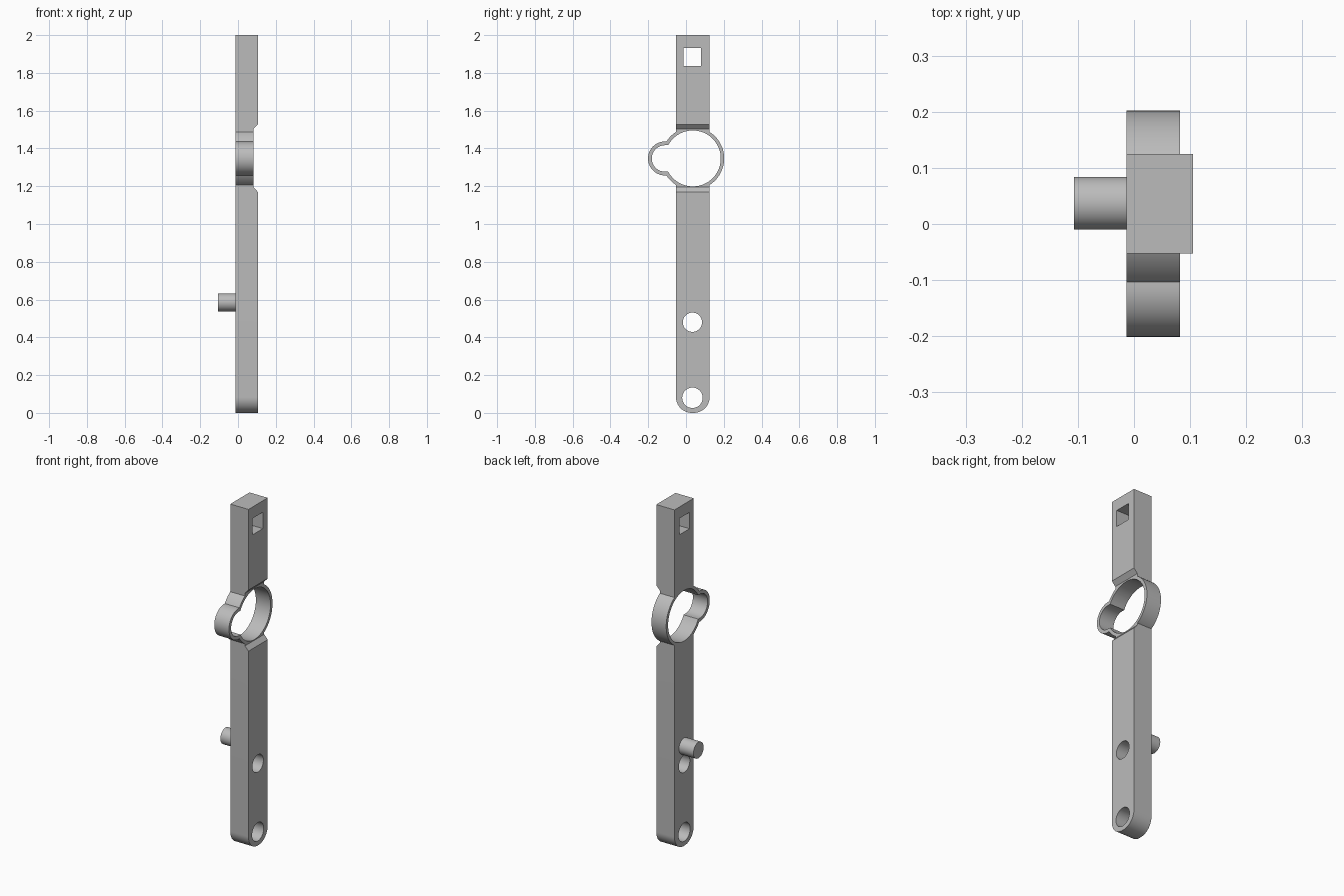
import bpy, bmesh, math
from mathutils import Vector

if "Cube" in bpy.data.objects:
    bpy.data.objects.remove(bpy.data.objects["Cube"], do_unlink=True)

grey = bpy.data.materials.new("plain grey")
grey.use_nodes = True
COLOUR = (0.5, 0.5, 0.5, 1)
grey.diffuse_color = COLOUR
grey.node_tree.nodes["Principled BSDF"].inputs["Base Color"].default_value = COLOUR

BACK, FACE, RING_FACE = -0.013, 0.105, 0.082   # x planes
MID, HALF = 0.036, 0.089                       # bar centre and half width in y
RING_Z = 1.347


def prism(name, points, offset):
    """Extrude a closed 3D outline along an offset vector."""
    bm = bmesh.new()
    face = bm.faces.new([bm.verts.new(p) for p in points])
    out = bmesh.ops.extrude_face_region(bm, geom=[face])
    moved = [v for v in out["geom"] if isinstance(v, bmesh.types.BMVert)]
    bmesh.ops.translate(bm, verts=moved, vec=Vector(offset))
    bmesh.ops.recalc_face_normals(bm, faces=bm.faces)
    mesh = bpy.data.meshes.new(name)
    bm.to_mesh(mesh)
    bm.free()
    mesh.materials.append(grey)
    obj = bpy.data.objects.new(name, mesh)
    bpy.context.collection.objects.link(obj)
    return obj


def arc(y, z, r, start, end, steps):
    return [(y + r * math.cos(a), z + r * math.sin(a)) for a in
            (math.radians(start + (end - start) * i / steps) for i in range(steps + 1))]


def plate(name, outline, x0, x1):
    """Extrude a y-z outline between two x planes."""
    return prism(name, [(x0, y, z) for y, z in outline], (x1 - x0, 0, 0))


def disc(name, y, z, r, x0, x1, steps=64):
    return plate(name, arc(y, z, r, 0, 360, steps)[:-1], x0, x1)


def lobe(name, r, x0, x1):
    """Half-round tongue that runs from the side pocket into the ring centre."""
    outline = arc(-0.111, RING_Z, r, 90, 270, 32) + [(MID, RING_Z - r), (MID, RING_Z + r)]
    return plate(name, outline, x0, x1)


def bar(name, profile):
    """Extrude an x-z side profile across the bar width."""
    return prism(name, [(x, MID - HALF, z) for x, z in profile], (0, 2 * HALF, 0))


def combine(target, tool, operation):
    mod = target.modifiers.new(operation.lower(), "BOOLEAN")
    mod.operation, mod.object, mod.solver = operation, tool, "EXACT"
    bpy.context.view_layer.objects.active = target
    bpy.ops.object.modifier_apply(modifier=mod.name)
    bpy.data.objects.remove(tool, do_unlink=True)


def smooth(obj):
    bpy.ops.object.select_all(action="DESELECT")
    obj.select_set(True)
    bpy.context.view_layer.objects.active = obj
    bpy.ops.object.shade_smooth_by_angle(angle=math.radians(30))


# Lower arm with a chamfered shoulder and a rounded foot
body = bar("lever_body", [(BACK, 0), (FACE, 0), (FACE, 1.17), (RING_FACE, 1.195),
                          (RING_FACE, 1.25), (BACK, 1.25)])
bm = bmesh.new()
bm.from_mesh(body.data)
foot = [e for e in bm.edges if all(v.co.z < 0.01 for v in e.verts)
        and abs(e.verts[0].co.x - e.verts[1].co.x) > 0.05]
bmesh.ops.bevel(bm, geom=foot, offset=0.084, segments=16, profile=0.5, affect="EDGES")
bm.to_mesh(body.data)
bm.free()

# Upper arm, ring and side pocket
upper = bar("upper_arm", [(BACK, 1.45), (RING_FACE, 1.45), (RING_FACE, 1.503),
                          (FACE, 1.528), (FACE, 2), (BACK, 2)])
ring = disc("ring", MID, RING_Z, 0.166, BACK, RING_FACE, 96)
combine(ring, lobe("pocket", 0.09, BACK, RING_FACE), "UNION")
combine(body, ring, "UNION")
combine(body, upper, "UNION")

# Through openings: ring bore, pocket bore, two round holes, square hole
LOW, HIGH = -0.2, 0.2
cutters = [
    disc("ring_bore", MID, RING_Z, 0.148, LOW, HIGH, 96),
    lobe("pocket_bore", 0.07, LOW, HIGH),
    disc("middle_hole", 0.034, 0.48, 0.051, LOW, HIGH),
    disc("foot_hole", 0.034, 0.08, 0.054, LOW, HIGH),
    plate("square_hole", [(-0.014, 1.837), (0.08, 1.837), (0.08, 1.933), (-0.014, 1.933)],
          LOW, HIGH),
]
for cutter in cutters:
    combine(body, cutter, "DIFFERENCE")
smooth(body)

# Side pin
smooth(disc("side_pin", 0.037, 0.585, 0.047, -0.107, BACK))
